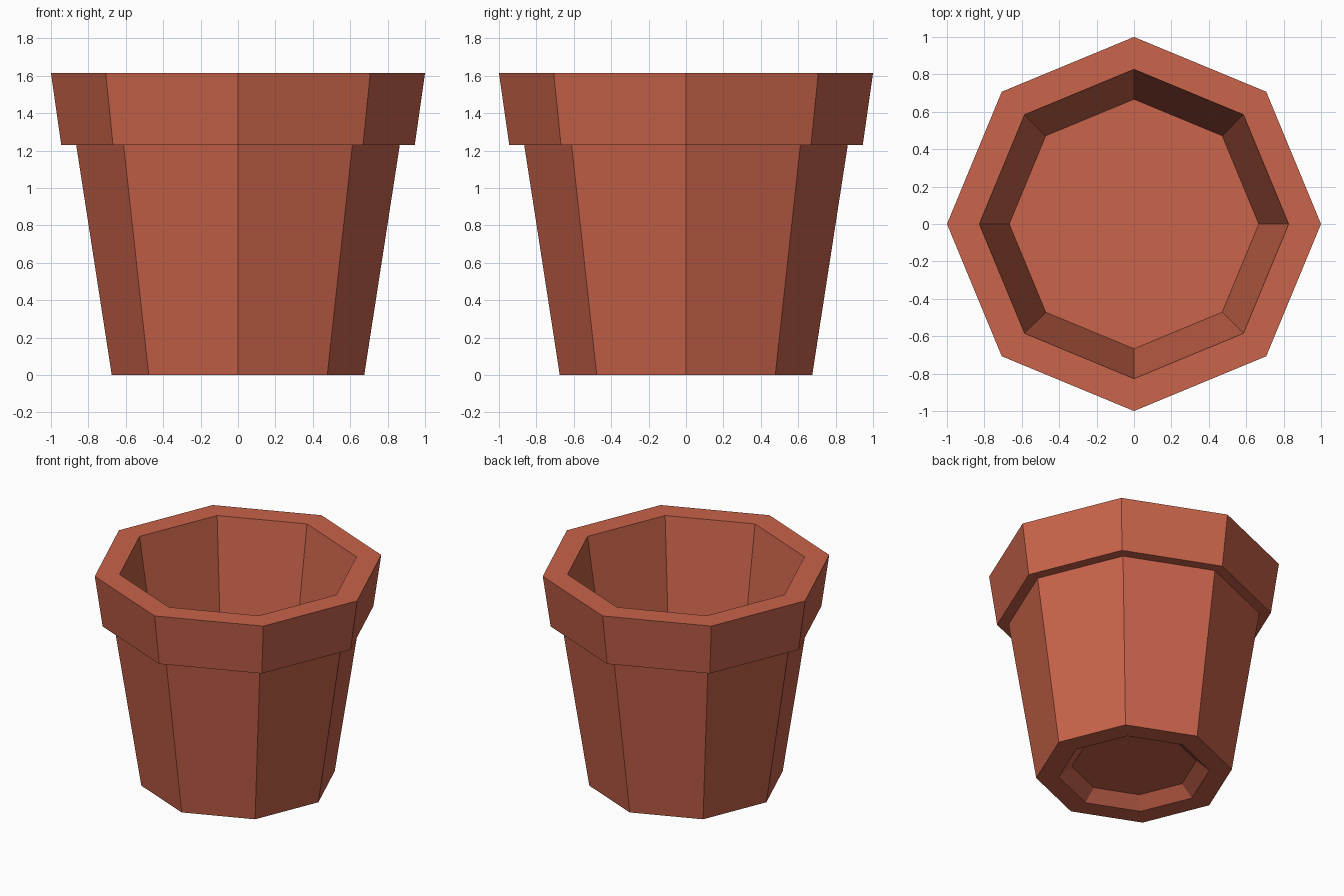
import bpy, bmesh, math

if "Cube" in bpy.data.objects:
    bpy.data.objects.remove(bpy.data.objects["Cube"])

SIDES = 8

clay = bpy.data.materials.new("terracotta")
clay.diffuse_color = (0.585, 0.126, 0.069, 1.0)
clay.use_nodes = True
clay.node_tree.nodes["Principled BSDF"].inputs["Base Color"].default_value = clay.diffuse_color


def lathe(name, profile):
    """Revolve (radius, height) points into a flat-sided solid, capping both ends."""
    bm = bmesh.new()
    rings = [[bm.verts.new((r * math.cos(2 * math.pi * i / SIDES),
                            r * math.sin(2 * math.pi * i / SIDES), z))
              for i in range(SIDES)] for r, z in profile]
    for a, b in zip(rings, rings[1:]):
        for i in range(SIDES):
            j = (i + 1) % SIDES
            bm.faces.new((a[i], a[j], b[j], b[i]))
    bm.faces.new(list(reversed(rings[0])))
    bm.faces.new(rings[-1])
    bmesh.ops.recalc_face_normals(bm, faces=bm.faces)
    mesh = bpy.data.meshes.new(name)
    bm.to_mesh(mesh)
    bm.free()
    mesh.materials.append(clay)
    obj = bpy.data.objects.new(name, mesh)
    bpy.context.collection.objects.link(obj)
    return obj


lathe("flower_pot", [
    (0.43, 0.08), (0.52, 0.0),       # recess under the base
    (0.675, 0.0), (0.865, 1.23),     # tapered body
    (0.945, 1.23), (1.0, 1.615),     # overhanging rim
    (0.827, 1.615), (0.667, 0.58),   # inner wall down to the floor
])
